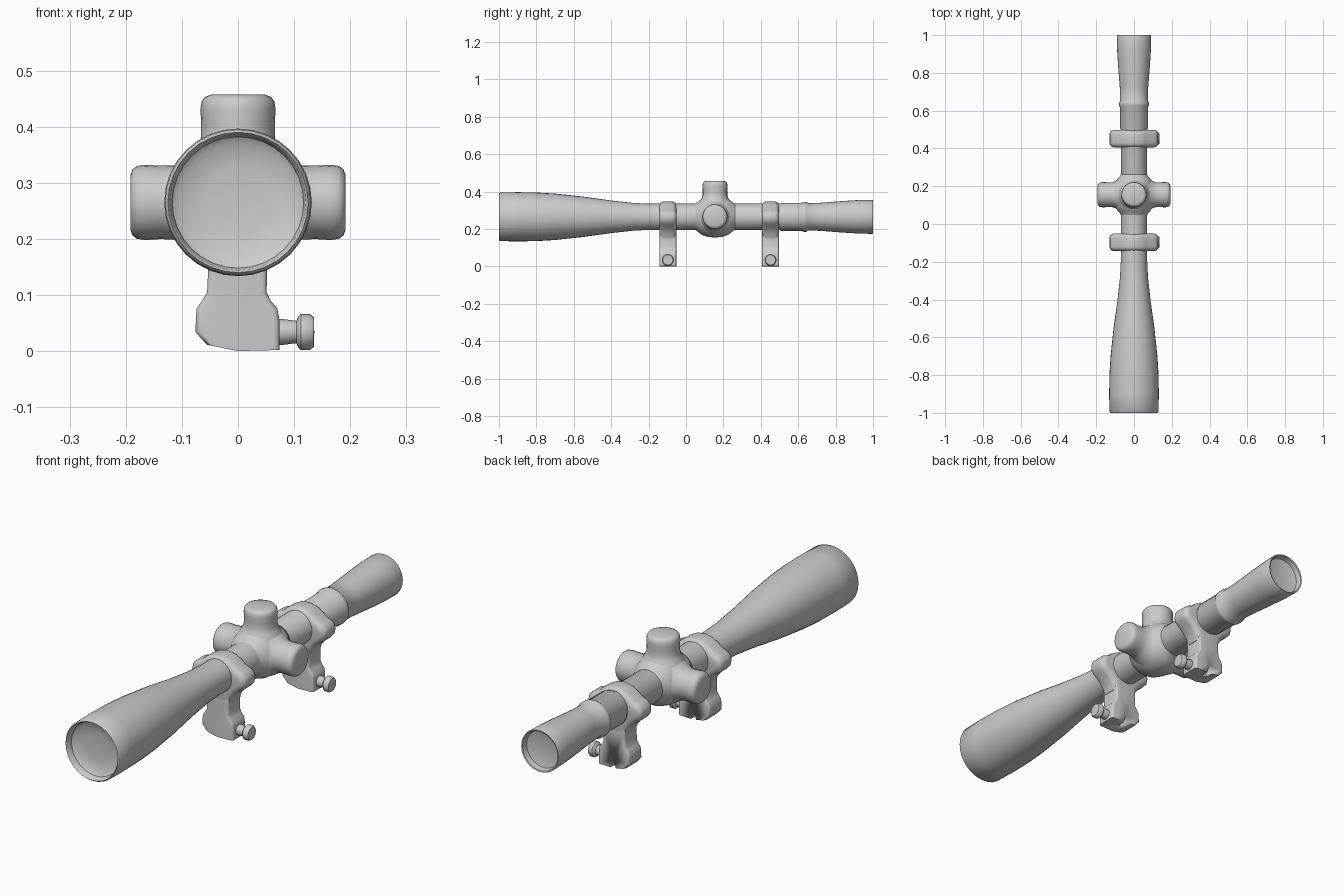
import bpy, bmesh, math
from mathutils import Matrix, Vector

if "Cube" in bpy.data.objects:
    bpy.data.objects.remove(bpy.data.objects["Cube"])

AXIS_Z = 0.265
TURRET_Y = 0.155
SIDES = 32


def finish(name, bm, angle=40):
    bmesh.ops.remove_doubles(bm, verts=bm.verts, dist=1e-5)
    bmesh.ops.recalc_face_normals(bm, faces=bm.faces)
    mesh = bpy.data.meshes.new(name)
    bm.to_mesh(mesh)
    bm.free()
    ob = bpy.data.objects.new(name, mesh)
    bpy.context.collection.objects.link(ob)
    bpy.ops.object.select_all(action='DESELECT')
    ob.select_set(True)
    bpy.context.view_layer.objects.active = ob
    bpy.ops.object.shade_smooth_by_angle(angle=math.radians(angle))
    return ob


def lathe(name, profile, origin, direction, sides=SIDES):
    """Revolve (distance, radius) points around a direction."""
    bm = bmesh.new()
    verts = [bm.verts.new((r, 0, d)) for d, r in profile]
    edges = [bm.edges.new(p) for p in zip(verts, verts[1:])]
    bmesh.ops.spin(bm, geom=verts + edges, cent=(0, 0, 0), axis=(0, 0, 1),
                   angle=math.tau, steps=sides)
    rot = Vector((0, 0, 1)).rotation_difference(Vector(direction)).to_matrix().to_4x4()
    bm.transform(Matrix.Translation(origin) @ rot)
    return finish(name, bm)


def extrude_y(name, outline, y, half, bevel=0.0):
    """Extrude an (x, z) outline along y and round its edges."""
    bm = bmesh.new()
    face = bm.faces.new([bm.verts.new((x, y - half, z)) for x, z in outline])
    new = bmesh.ops.extrude_face_region(bm, geom=[face])['geom']
    bmesh.ops.translate(bm, vec=(0, 2 * half, 0),
                        verts=[v for v in new if isinstance(v, bmesh.types.BMVert)])
    if bevel:
        rims = [e for e in bm.edges
                if abs(e.verts[0].co.y - e.verts[1].co.y) < 1e-6
                and max(v.co.z for v in e.verts) > 0.03]
        bmesh.ops.bevel(bm, geom=rims, offset=bevel, segments=4, profile=0.5,
                        affect='EDGES', clamp_overlap=True)
    return finish(name, bm, 50)


# Main tube with both bells and recessed lenses
lathe("scope_tube", [
    (-0.955, 0), (-0.958, 0.06), (-0.963, 0.105), (-0.972, 0.117), (-0.995, 0.121),
    (-1.0, 0.125), (-0.994, 0.130), (-0.9, 0.1315), (-0.8, 0.130), (-0.7, 0.124),
    (-0.55, 0.108), (-0.4, 0.087), (-0.28, 0.074), (-0.2, 0.070), (0.5, 0.070),
    (0.51, 0.075), (0.62, 0.075), (0.628, 0.080), (0.643, 0.080), (0.652, 0.073),
    (0.72, 0.075), (0.85, 0.085), (0.93, 0.090), (0.995, 0.091), (1.0, 0.089),
    (0.998, 0.084), (0.975, 0.080), (0.968, 0.05), (0.966, 0),
], (0, 0, AXIS_Z), (0, 1, 0))

# Rounded turret housing
lathe("turret_housing", [
    (-0.115, 0.066), (-0.10, 0.073), (-0.085, 0.086), (-0.065, 0.099), (-0.035, 0.108),
    (0, 0.111), (0.035, 0.108), (0.065, 0.099), (0.085, 0.086), (0.10, 0.073), (0.115, 0.066),
], (0, TURRET_Y, AXIS_Z), (0, 1, 0))

# Three adjustment turrets
for name, d in (("top_turret", (0, 0, 1)), ("left_turret", (-1, 0, 0)),
                ("right_turret", (1, 0, 0))):
    lathe(name, [
        (0.06, 0.094), (0.085, 0.081), (0.10, 0.071), (0.115, 0.066), (0.14, 0.0655),
        (0.165, 0.067), (0.18, 0.065), (0.188, 0.059), (0.192, 0.048), (0.192, 0),
    ], (0, TURRET_Y, AXIS_Z), d, 24)

# Clamp ring outline: an arch with side flanges, tapering into the stem
half_ring = [(0.0, 0.347), (0.035, 0.341), (0.062, 0.327), (0.085, 0.308),
             (0.110, 0.298), (0.126, 0.283), (0.130, 0.262), (0.126, 0.242),
             (0.112, 0.226), (0.088, 0.208), (0.065, 0.180), (0.054, 0.15)]
ring_outline = half_ring + [(-x, z) for x, z in reversed(half_ring[1:])]
foot_outline = [(0.056, 0.20), (0.052, 0.15), (0.051, 0.105), (0.058, 0.090),
                (0.070, 0.076), (0.074, 0.055), (0.074, 0.002), (0.0, 0.0),
                (-0.055, 0.011), (-0.076, 0.034), (-0.074, 0.075), (-0.064, 0.090),
                (-0.055, 0.105), (-0.053, 0.15), (-0.056, 0.20)]

# Two mounts, each with ring, foot and clamp knob
for tag, y in (("front", -0.097), ("rear", 0.452)):
    extrude_y(tag + "_clamp_ring", ring_outline, y, 0.046, 0.024)
    foot = extrude_y(tag + "_mount_foot", foot_outline, y, 0.045, 0.010)
    notch = extrude_y(tag + "_notch_cutter",
                      [(-0.016, -0.01), (0.016, -0.01), (0.0, 0.04)], y + 0.045, 0.035)
    notch.hide_render = True
    notch.hide_viewport = True
    cut = foot.modifiers.new("notch", 'BOOLEAN')
    cut.operation = 'DIFFERENCE'
    cut.object = notch
    lathe(tag + "_clamp_knob", [
        (0.06, 0.023), (0.080, 0.023), (0.104, 0.020), (0.107, 0.027), (0.112, 0.032),
        (0.128, 0.032), (0.135, 0.027), (0.136, 0.0),
    ], (0, y, 0.034), (1, 0, 0), 16)
